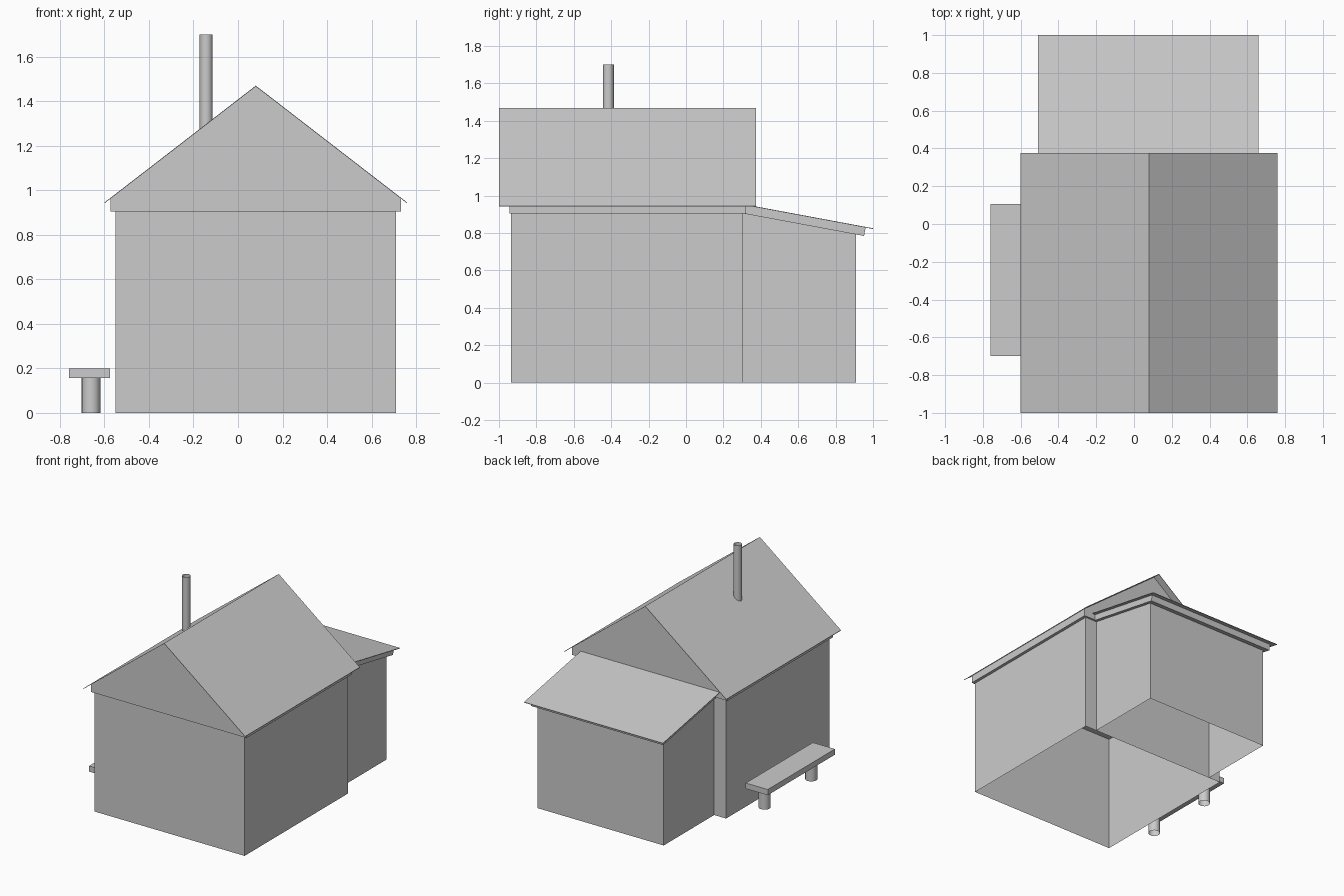
import bpy, bmesh
from mathutils import Vector

cube = bpy.data.objects.get("Cube")
if cube:
    bpy.data.objects.remove(cube, do_unlink=True)

GREY = (0.6, 0.6, 0.6, 1.0)
grey = bpy.data.materials.new("plain_grey")
grey.use_nodes = True
grey.diffuse_color = GREY
for node in grey.node_tree.nodes:
    if node.type == 'BSDF_PRINCIPLED':
        node.inputs["Base Color"].default_value = GREY


def finish(name, bm):
    mesh = bpy.data.meshes.new(name)
    bm.to_mesh(mesh)
    bm.free()
    mesh.materials.append(grey)
    obj = bpy.data.objects.new(name, mesh)
    bpy.context.collection.objects.link(obj)
    return obj


def prism(name, profile, axis, lo, hi, open_bottom=False):
    """Extrude a profile along x (points are y, z) or along y (points are x, z)."""
    def place(p, t):
        return (t, p[0], p[1]) if axis == 'x' else (p[0], t, p[1])
    bm = bmesh.new()
    a, b = ([bm.verts.new(place(p, t)) for p in profile] for t in (lo, hi))
    n = len(profile)
    bm.faces.new(a)
    bm.faces.new(b)
    for i in range(n):
        j = (i + 1) % n
        bm.faces.new((a[i], a[j], b[j], b[i]))
    bmesh.ops.recalc_face_normals(bm, faces=bm.faces)
    if open_bottom:
        floor = [f for f in bm.faces if f.normal.z < -0.9]
        bmesh.ops.delete(bm, geom=floor, context='FACES')
    return finish(name, bm)


def box(name, x, y, z, open_bottom=False):
    rect = [(x[0], z[0]), (x[1], z[0]), (x[1], z[1]), (x[0], z[1])]
    return prism(name, rect, 'y', y[0], y[1], open_bottom)


def tube(name, x, y, z, radius, sides=24):
    """Open-ended smooth pipe."""
    bm = bmesh.new()
    bmesh.ops.create_cone(bm, cap_ends=False, segments=sides, radius1=radius,
                          radius2=radius, depth=z[1] - z[0])
    bmesh.ops.translate(bm, verts=bm.verts, vec=Vector((x, y, sum(z) / 2)))
    for f in bm.faces:
        f.smooth = True
    return finish(name, bm)


# Main house, centred on the ridge line
MID, RIDGE, EAVE, HALF = 0.08, 1.47, 0.945, 0.68
SLOPE = (RIDGE - EAVE) / HALF
WALL_TOP, THIN = 0.905, 0.004


def roof_z(dx):
    return RIDGE - SLOPE * dx


box("main_walls", (MID - 0.63, MID + 0.63), (-0.935, 0.305), (0, WALL_TOP), True)

# Gabled attic block with a slightly wider eave band
w = 0.653
prism("attic_gable", [(MID - w, WALL_TOP), (MID + w, WALL_TOP),
                      (MID + w, roof_z(w) - THIN), (MID, RIDGE - THIN),
                      (MID - w, roof_z(w) - THIN)], 'y', -0.945, 0.32)

# Thin roof sheets
for side, label in ((1, "left"), (-1, "right")):
    edge = MID + side * HALF
    prism("main_roof_" + label, [(MID, RIDGE), (edge, EAVE),
                                 (edge, EAVE - THIN), (MID, RIDGE - THIN)],
          'y', -1.0, 0.375)

# Rear lean-to: walls, sloped band and roof sheet
FALL = 0.186


def lean_z(y):
    return WALL_TOP - FALL * (y - 0.305)


prism("annex_walls", [(0.305, 0), (0.91, 0), (0.91, lean_z(0.91)),
                      (0.305, WALL_TOP)], 'x', MID - 0.53, MID + 0.53, True)
prism("annex_eave_band", [(0.31, lean_z(0.31)), (0.952, lean_z(0.952)),
                          (0.96, lean_z(0.96) + 0.046), (0.318, lean_z(0.318) + 0.046)],
      'x', MID - 0.555, MID + 0.555)
prism("annex_roof", [(0.32, lean_z(0.32) + 0.05), (1.0, lean_z(1.0) + 0.05),
                     (1.0, lean_z(1.0) + 0.046), (0.32, lean_z(0.32) + 0.046)],
      'x', MID - 0.587, MID + 0.58)

# Chimney pipe
tube("chimney_pipe", -0.143, -0.415, (1.22, 1.7), 0.029)

# Side bench: two stacked planks on round legs
box("bench_plank", (-0.76, -0.575), (-0.70, 0.105), (0.157, 0.175))
box("bench_top", (-0.76, -0.575), (-0.70, 0.105), (0.175, 0.2))
for y, label in ((-0.56, "front"), (0.0, "back")):
    tube("bench_leg_" + label, -0.66, y, (0, 0.158), 0.042)
